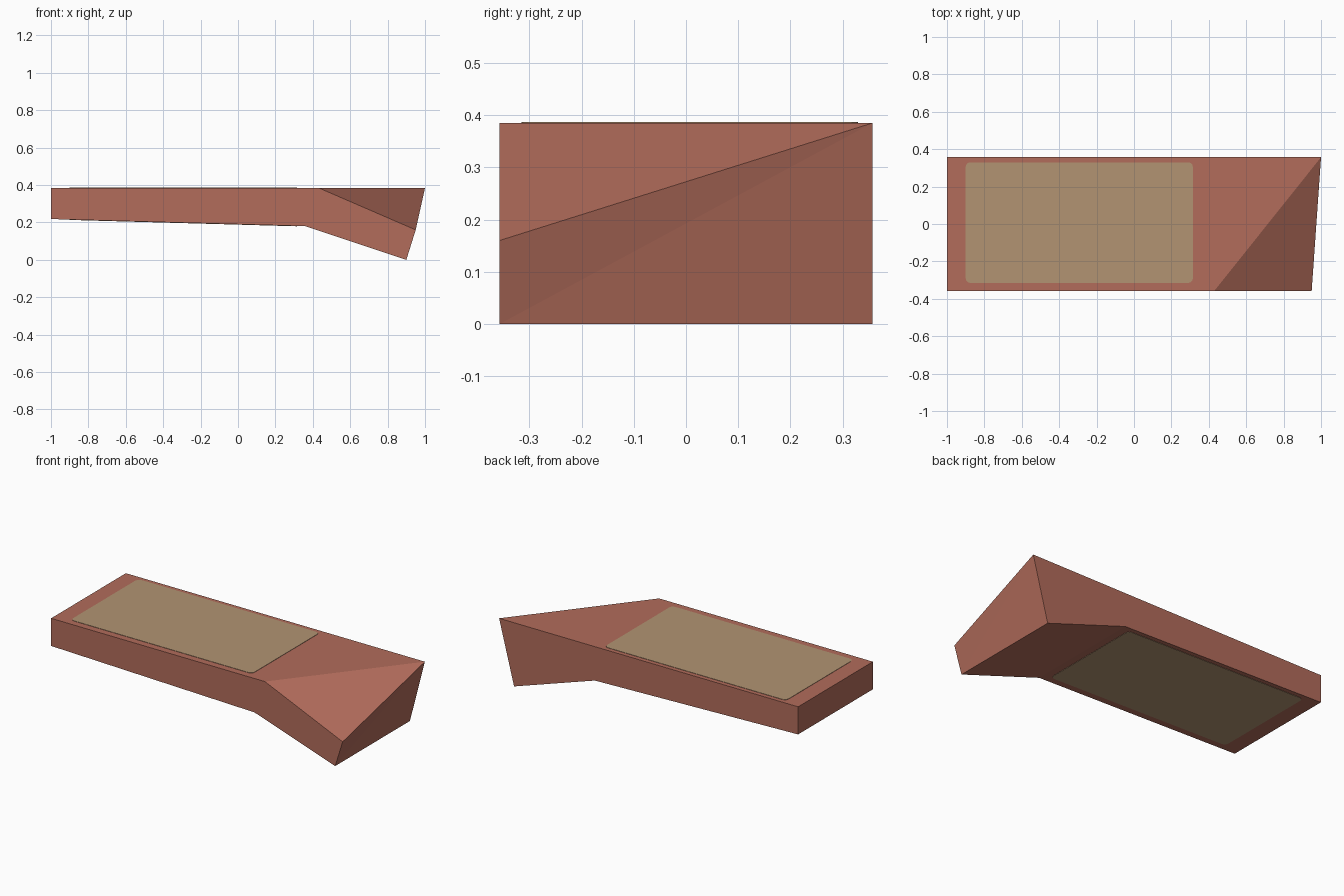
import bpy, bmesh, math

if "Cube" in bpy.data.objects:
    bpy.data.objects.remove(bpy.data.objects["Cube"])

W = 0.357          # half width
TOP = 0.385        # height of the flat deck


def material(name, rgb):
    m = bpy.data.materials.new(name)
    m.diffuse_color = (*[(c / 255 / 12.92) if c < 11 else ((c / 255 + 0.055) / 1.055) ** 2.4 for c in rgb], 1)
    m.use_nodes = True
    m.node_tree.nodes["Principled BSDF"].inputs["Base Color"].default_value = m.diffuse_color
    return m


def make(name, bm, mat):
    bmesh.ops.recalc_face_normals(bm, faces=bm.faces)
    me = bpy.data.meshes.new(name)
    bm.to_mesh(me)
    bm.free()
    me.materials.append(mat)
    ob = bpy.data.objects.new(name, me)
    bpy.context.collection.objects.link(ob)
    return ob


red = material("brick red", (178, 108, 91))
tan = material("sand tan", (178, 148, 114))


def underside(x):
    return 0.218 - (x + 1) * 0.038 / 1.36


# Flat slab running into a twisted wedge: near and far side profiles (x, z)
front = [(-1, 0.218), (-1, TOP), (0.43, TOP), (0.95, 0.16), (0.9, 0), (0.36, 0.18)]
back = front[:3] + [(1, TOP)] + front[4:]
bm = bmesh.new()
f = [bm.verts.new((x, -W, z)) for x, z in front]
b = [bm.verts.new((x, W, z)) for x, z in back]
for i in (0, 1, 4, 5):
    j = (i + 1) % 6
    bm.faces.new((f[i], f[j], b[j], b[i]))
# ridge from the near deck corner to the far tip, and the end face
for tri in ((f[2], b[3], b[2]), (f[2], f[3], b[3]), (f[3], f[4], b[3]), (f[4], b[4], b[3])):
    bm.faces.new(tri)
# side walls, split where the wedge starts
for s in (f, b):
    bm.faces.new((s[0], s[1], s[2], s[5]))
    bm.faces.new((s[2], s[3], s[4], s[5]))
body = make("slab_with_wedge_end", bm, red)


# Thin rounded panels painted on the deck and on the underside
def panel(name, height, step):
    x0, x1, y0, y1, r = -0.9, 0.315, -0.315, 0.33, 0.025
    bm = bmesh.new()
    ring = []
    for k, (cx, cy) in enumerate(((x1 - r, y1 - r), (x0 + r, y1 - r), (x0 + r, y0 + r), (x1 - r, y0 + r))):
        for n in range(4):
            a = math.radians(90 * k + 30 * n)
            x, y = cx + r * math.cos(a), cy + r * math.sin(a)
            ring.append(bm.verts.new((x, y, height(x))))
    face = bm.faces.new(ring)
    ext = bmesh.ops.extrude_face_region(bm, geom=[face])["geom"]
    for v in ext:
        if isinstance(v, bmesh.types.BMVert):
            v.co.z += step
    make(name, bm, tan)


panel("deck_panel", lambda x: TOP - 0.001, 0.003)
panel("underside_panel", lambda x: underside(x) + 0.001, -0.003)
